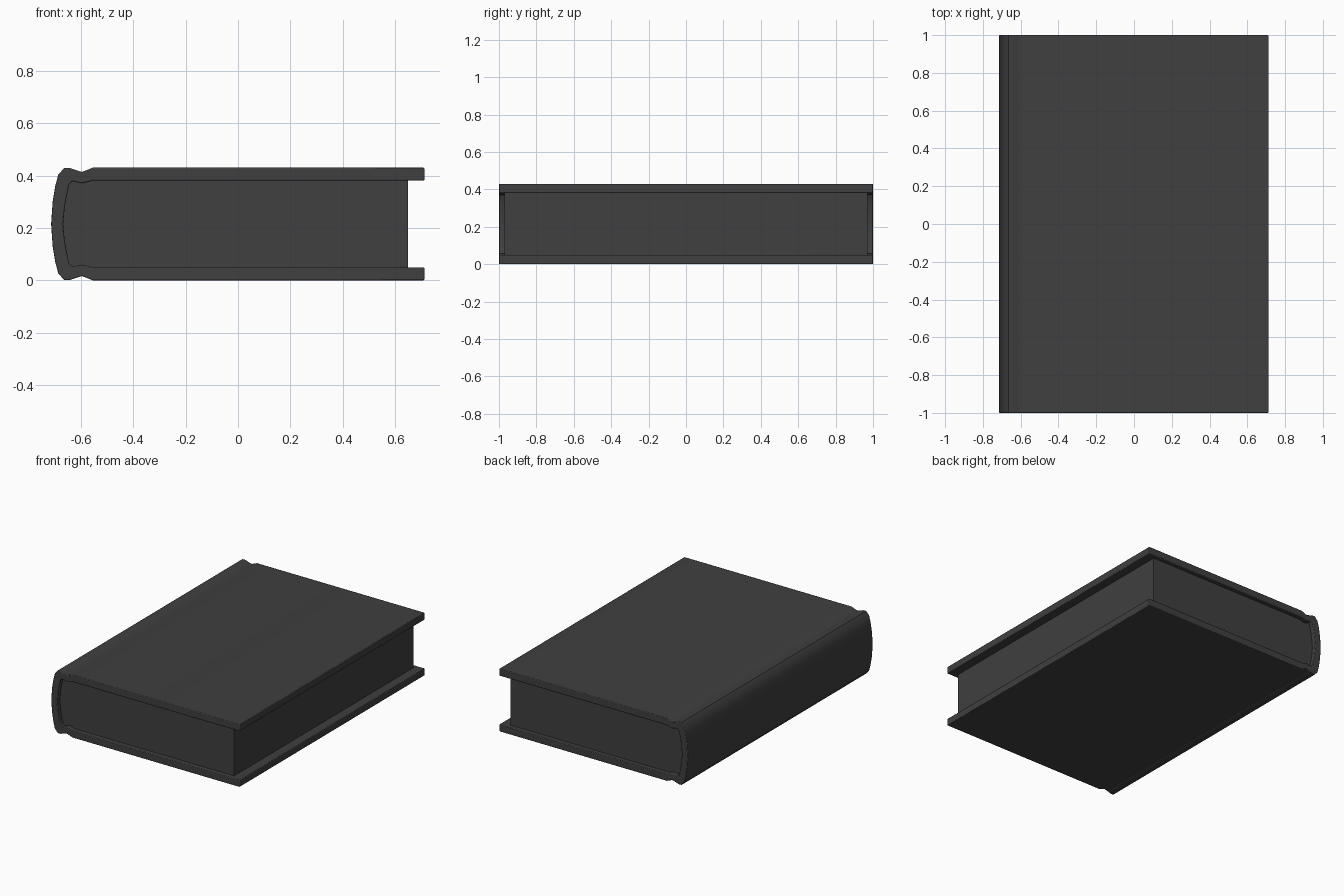
import bpy, bmesh
from mathutils import Vector

if "Cube" in bpy.data.objects:
    bpy.data.objects.remove(bpy.data.objects["Cube"])

MID = 0.215  # half of the book thickness

dark = bpy.data.materials.new("dark_grey")
dark.diffuse_color = (0.05, 0.05, 0.05, 1)
dark.use_nodes = True
dark.node_tree.nodes["Principled BSDF"].inputs["Base Color"].default_value = dark.diffuse_color


def mirrored(half):
    """Complete an upper half profile (x, height above middle) downward."""
    return half + [(x, -z) for x, z in reversed(half) if z > 0]


def extrude_profile(name, points, half_length, bevel=0.0):
    bm = bmesh.new()
    verts = [bm.verts.new((x, -half_length, z + MID)) for x, z in points]
    face = bm.faces.new(verts)
    new = bmesh.ops.extrude_face_region(bm, geom=[face])["geom"]
    moved = [v for v in new if isinstance(v, bmesh.types.BMVert)]
    bmesh.ops.translate(bm, verts=moved, vec=Vector((0, 2 * half_length, 0)))
    bmesh.ops.recalc_face_normals(bm, faces=bm.faces)
    mesh = bpy.data.meshes.new(name)
    bm.to_mesh(mesh)
    bm.free()
    mesh.materials.append(dark)
    obj = bpy.data.objects.new(name, mesh)
    bpy.context.collection.objects.link(obj)
    if bevel:
        mod = obj.modifiers.new("soft_edges", "BEVEL")
        mod.width = bevel
        mod.segments = 2
        mod.limit_method = "ANGLE"
        mod.angle_limit = 1.0
    bpy.ops.object.select_all(action="DESELECT")
    obj.select_set(True)
    bpy.context.view_layer.objects.active = obj
    bpy.ops.object.shade_smooth_by_angle(angle=0.7)
    return obj


# Hardback cover: boards, hinge grooves and rounded spine in one section
outer = [(0.712, 0.215), (-0.555, 0.215), (-0.575, 0.207), (-0.596, 0.199),
         (-0.62, 0.206), (-0.642, 0.214), (-0.664, 0.214), (-0.687, 0.188),
         (-0.698, 0.145), (-0.708, 0.085), (-0.714, 0.0)]
inner = [(0.712, 0.166), (-0.555, 0.166), (-0.575, 0.160), (-0.596, 0.155),
         (-0.633, 0.164), (-0.645, 0.150), (-0.653, 0.115), (-0.662, 0.065),
         (-0.668, 0.0)]
extrude_profile("cover", mirrored(outer) + mirrored(inner)[::-1], 1.0, 0.004)

# Page block: set back from the board edges, rounded against the spine
pages = [(0.65, 0.167)] + inner[1:]
extrude_profile("page_block", mirrored(pages), 0.97)
